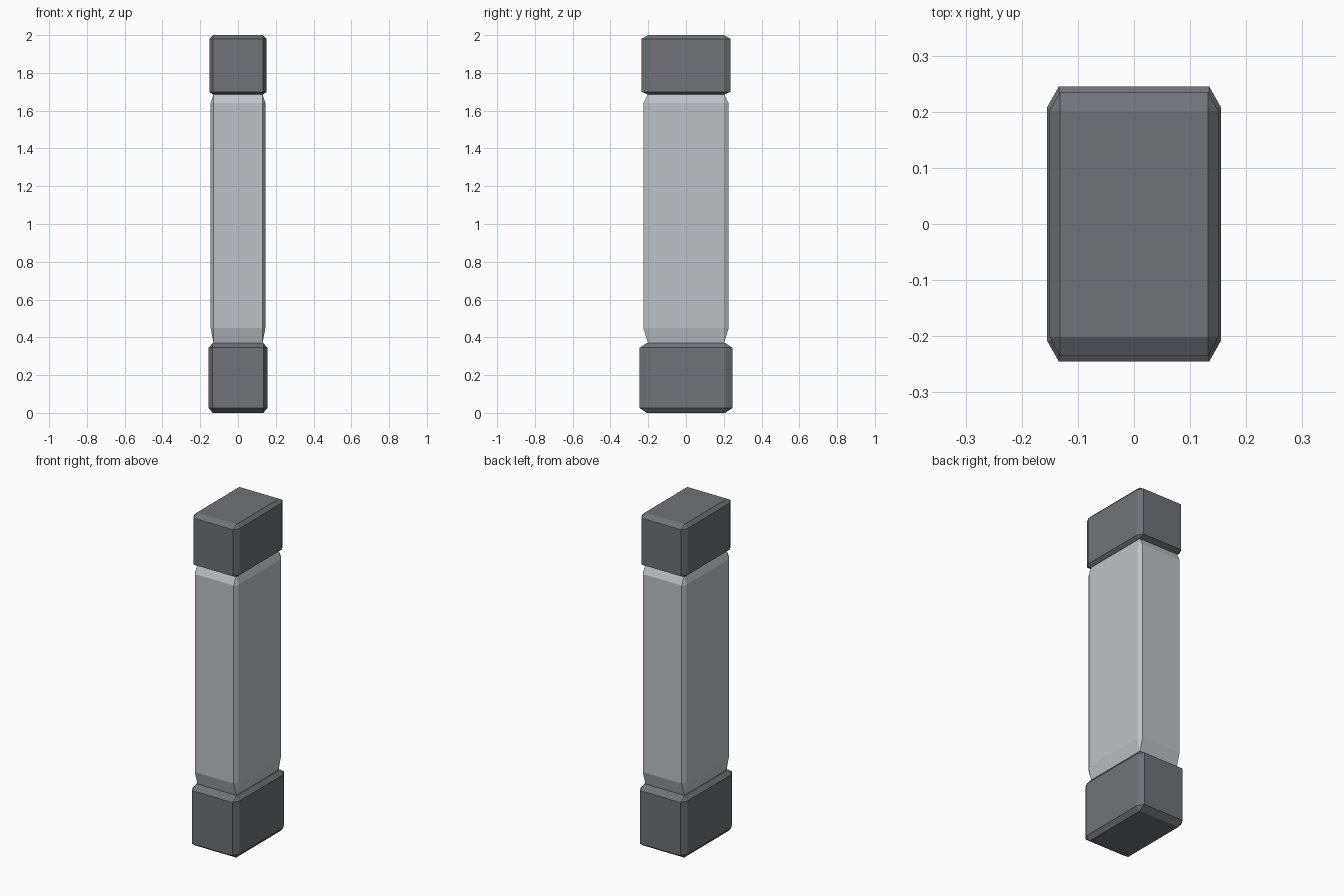
import bpy
import bmesh
from itertools import product

default_cube = bpy.data.objects.get("Cube")
if default_cube:
    bpy.data.objects.remove(default_cube, do_unlink=True)


def make_material(name, rgb):
    mat = bpy.data.materials.new(name)
    mat.use_nodes = True
    mat.diffuse_color = (*rgb, 1)
    mat.node_tree.nodes["Principled BSDF"].inputs["Base Color"].default_value = (*rgb, 1)
    return mat


def chamfered_block(name, mat, outer, inner, heights):
    """Box whose edges are all cut off; heights run end, shoulder, shoulder, end."""
    (ox, oy), (ix, iy) = outer, inner
    bottom, low, high, top = heights
    bm = bmesh.new()
    for sx, sy in product((-1, 1), repeat=2):
        for shoulder, end in ((low, bottom), (high, top)):
            bm.verts.new((sx * ox, sy * iy, shoulder))
            bm.verts.new((sx * ix, sy * oy, shoulder))
            bm.verts.new((sx * ix, sy * iy, end))
    bmesh.ops.convex_hull(bm, input=bm.verts)
    bmesh.ops.dissolve_limit(bm, angle_limit=0.01, verts=bm.verts, edges=bm.edges)
    bmesh.ops.recalc_face_normals(bm, faces=bm.faces)
    mesh = bpy.data.meshes.new(name)
    bm.to_mesh(mesh)
    bm.free()
    mesh.materials.append(mat)
    obj = bpy.data.objects.new(name, mesh)
    bpy.context.collection.objects.link(obj)
    return obj


dark_grey = make_material("dark grey", (0.16, 0.168, 0.184))
light_grey = make_material("light grey", (0.52, 0.545, 0.565))

# Wide foot, pale shaft and slightly narrower head
chamfered_block("bottom_cap", dark_grey, (0.155, 0.245), (0.134, 0.208), (0, 0.025, 0.345, 0.37))
chamfered_block("shaft", light_grey, (0.145, 0.226), (0.129, 0.2), (0.365, 0.45, 1.64, 1.69))
chamfered_block("top_cap", dark_grey, (0.151, 0.235), (0.132, 0.201), (1.685, 1.7, 1.98, 2))
